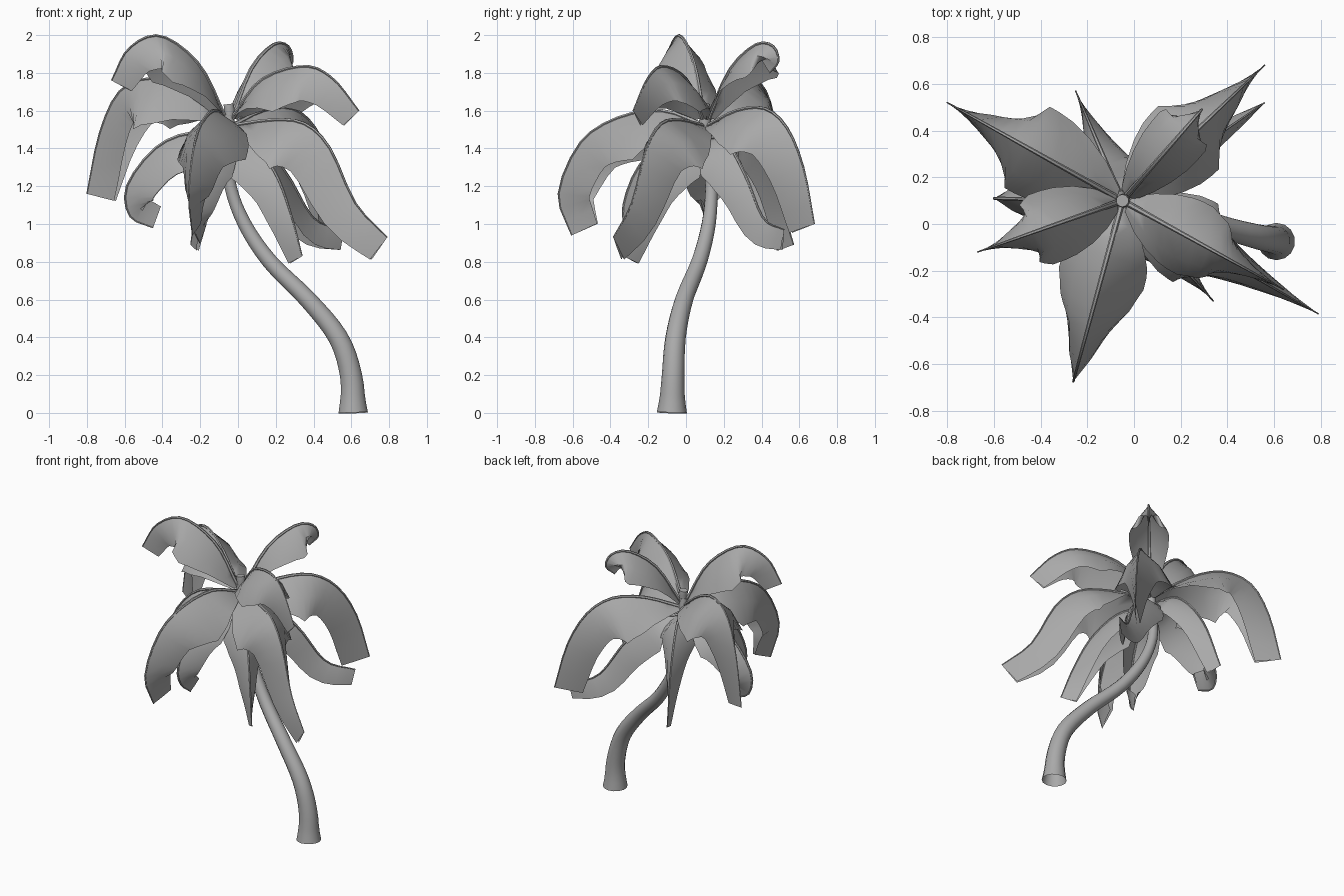
import bpy, bmesh, math
from mathutils import Vector

if "Cube" in bpy.data.objects:
    bpy.data.objects.remove(bpy.data.objects["Cube"])

grey = bpy.data.materials.new("plain grey")
grey.use_nodes = True
grey.diffuse_color = (0.4, 0.4, 0.4, 1)
grey.node_tree.nodes["Principled BSDF"].inputs["Base Color"].default_value = (0.4, 0.4, 0.4, 1)

UP = Vector((0, 0, 1))
CROWN = Vector((-0.05, 0.1, 0))


def finish(bm, name, angle):
    """Turn a bmesh into a smooth shaded object."""
    mesh = bpy.data.meshes.new(name)
    bm.to_mesh(mesh)
    bm.free()
    mesh.materials.append(grey)
    obj = bpy.data.objects.new(name, mesh)
    bpy.context.collection.objects.link(obj)
    bpy.ops.object.select_all(action='DESELECT')
    obj.select_set(True)
    bpy.context.view_layer.objects.active = obj
    bpy.ops.object.shade_smooth_by_angle(angle=math.radians(angle))


def smooth_path(points, count):
    """Sample a smooth path through the points."""
    pts = [Vector(p) for p in points]
    pts = [2 * pts[0] - pts[1]] + pts + [2 * pts[-1] - pts[-2]]
    spans = len(pts) - 3
    out = []
    for i in range(count):
        u = i / (count - 1) * spans
        k = min(int(u), spans - 1)
        t = u - k
        a, b, c, d = pts[k:k + 4]
        out.append(0.5 * (2 * b + (c - a) * t + (2 * a - 5 * b + 4 * c - d) * t * t
                          + (3 * b - a - 3 * c + d) * t ** 3))
    return out


def tangent(path, i):
    return (path[min(i + 1, len(path) - 1)] - path[max(i - 1, 0)]).normalized()


def loft(bm, rings, closed):
    """Join rows of points with quads; closed rings get an end cap."""
    rows = [[bm.verts.new(p) for p in ring] for ring in rings]
    n = len(rows[0])
    for lo, hi in zip(rows, rows[1:]):
        for j in range(n if closed else n - 1):
            k = (j + 1) % n
            bm.faces.new((lo[j], lo[k], hi[k], hi[j]))
    if closed:
        bm.faces.new(rows[-1])


def tube(bm, path, radii, sides, side):
    """Sweep a round section along a path."""
    rings = []
    for i, p in enumerate(path):
        t = tangent(path, i)
        u = (side - t * side.dot(t)).normalized()
        v = t.cross(u)
        rings.append([p + radii[i] * (u * math.cos(a) + v * math.sin(a))
                      for a in (math.tau * j / sides for j in range(sides))])
    loft(bm, rings, True)


def mix(stops, t):
    """Linear interpolation in a list of (position, value)."""
    for (a, x), (b, y) in zip(stops, stops[1:]):
        if t <= b:
            return x + (y - x) * (t - a) / (b - a)
    return stops[-1][1]


def frond(name, tip, profile, width, end):
    """Folded leaf: profile holds (share of reach, height) along the midrib."""
    reach = Vector((*tip, 0)) - CROWN
    side = reach.cross(UP).normalized()
    path = smooth_path([CROWN + reach * r + UP * z for r, z in profile], 16)
    rings, last = [], len(path) - 1
    for i, p in enumerate(path):
        t = i / last
        out = side.cross(tangent(path, i))
        w = mix([(0, 0.04), (0.1, width * 0.5), (0.2, width * 0.8), (0.33, width),
                 (0.6, width * 0.74), (1, end)], t)
        fold = math.radians(mix([(0, 20), (0.2, 38), (0.45, 45), (0.75, 64), (1, 86)], t))
        bend = math.radians(mix([(0, 0), (0.35, 24), (1, 2)], t))
        inner = (w * 0.5 * math.cos(fold), w * 0.5 * math.sin(fold))
        outer = (inner[0] + w * 0.5 * math.cos(fold + bend),
                 inner[1] + w * 0.5 * math.sin(fold + bend))
        rings.append([p + side * s * a - out * d for s, (a, d) in
                      ((-1, outer), (-1, inner), (0, (0, 0)), (1, inner), (1, outer))])
    bm = bmesh.new()
    loft(bm, rings, False)
    # raised midrib
    tube(bm, path, [0.013 - 0.01 * i / last for i in range(last + 1)], 6, side)
    finish(bm, name, 50)


# Trunk: leaning S curve with a flared, open foot
trunk = smooth_path([(0.61, -0.075, 0), (0.598, -0.068, 0.2), (0.53, -0.055, 0.4),
                     (0.37, -0.01, 0.6), (0.17, 0.07, 0.8), (0.035, 0.12, 1.0),
                     (-0.04, 0.135, 1.2), (-0.055, 0.12, 1.4), (-0.05, 0.1, 1.58)], 33)
thick = [mix([(0, 0.08), (0.05, 0.066), (0.12, 0.06), (0.4, 0.047), (0.7, 0.034), (1, 0.028)], i / 32)
         for i in range(33)]
bm = bmesh.new()
tube(bm, trunk, thick, 14, Vector((0, 1, 0)))
finish(bm, "trunk", 50)

# Bud at the crown
bm = bmesh.new()
tube(bm, smooth_path([(-0.05, 0.1, 1.52), (-0.045, 0.1, 1.58), (-0.05, 0.1, 1.635)], 5),
     [0.03, 0.03, 0.026, 0.03, 0.027], 10, Vector((0, 1, 0)))
finish(bm, "crown_bud", 50)

# Upper fronds
frond("high_right_frond", (-0.67, -0.12),
      [(0.03, 1.56), (0.25, 1.84), (0.58, 1.995), (0.85, 1.93), (1, 1.76)], 0.27, 0.125)
frond("high_back_frond", (0.29, 0.49),
      [(0.05, 1.56), (0.35, 1.82), (0.7, 1.95), (0.93, 1.94), (1, 1.86), (0.88, 1.8)], 0.22, 0.08)
frond("high_left_frond", (0.64, -0.28),
      [(0.03, 1.56), (0.25, 1.76), (0.58, 1.835), (0.8, 1.77), (1, 1.6)], 0.28, 0.12)

# Middle fronds
frond("back_right_frond", (-0.8, 0.52),
      [(0.03, 1.54), (0.3, 1.7), (0.55, 1.77), (0.77, 1.7), (0.91, 1.48), (1, 1.16)], 0.34, 0.175)
frond("back_left_frond", (0.56, 0.68),
      [(0.03, 1.52), (0.3, 1.6), (0.55, 1.61), (0.75, 1.51), (0.9, 1.3), (1, 1.0)], 0.32, 0.19)
frond("front_left_frond", (0.79, -0.385),
      [(0.03, 1.52), (0.28, 1.55), (0.48, 1.53), (0.64, 1.4), (0.8, 1.11), (1, 0.93)], 0.33, 0.155)
frond("front_frond", (-0.26, -0.675),
      [(0.03, 1.53), (0.3, 1.6), (0.6, 1.56), (0.85, 1.43), (1, 1.16), (0.91, 0.94)], 0.32, 0.155)

# Lower drooping fronds
frond("low_back_frond", (-0.25, 0.57),
      [(0.03, 1.47), (0.4, 1.47), (0.75, 1.25), (1, 0.89)], 0.21, 0.1)
frond("low_left_frond", (0.56, 0.52),
      [(0.03, 1.46), (0.28, 1.43), (0.52, 1.25), (0.74, 1.03), (1, 0.97)], 0.22, 0.11)
frond("low_right_frond", (-0.605, 0.11),
      [(0.03, 1.44), (0.36, 1.48), (0.7, 1.4), (0.97, 1.2), (0.94, 1.04), (0.72, 0.98)], 0.24, 0.12)
frond("low_front_left_frond", (0.34, -0.33),
      [(0.03, 1.45), (0.35, 1.42), (0.65, 1.26), (0.85, 1.05), (1, 0.83)], 0.22, 0.11)
frond("low_front_frond", (-0.24, -0.33),
      [(0.03, 1.45), (0.4, 1.45), (0.8, 1.31), (1, 1.1), (0.96, 0.97), (0.8, 0.9)], 0.2, 0.1)
